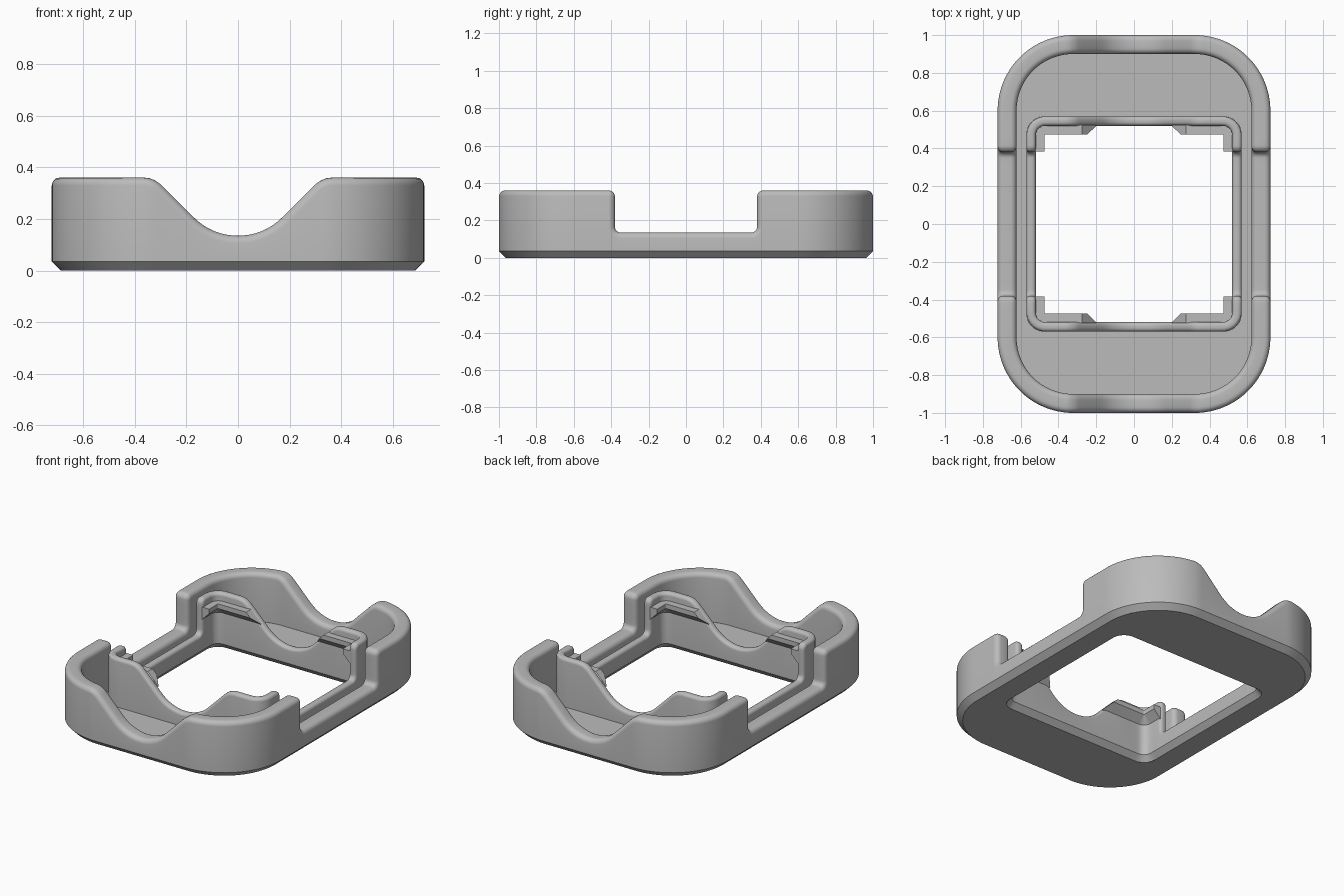
import bpy, bmesh, math
from mathutils import Vector

cube = bpy.data.objects.get("Cube")
if cube:
    bpy.data.objects.remove(cube, do_unlink=True)

grey = bpy.data.materials.new("plain grey")
grey.use_nodes = True
COLOR = (0.5, 0.5, 0.5, 1)
grey.diffuse_color = COLOR
grey.node_tree.nodes["Principled BSDF"].inputs["Base Color"].default_value = COLOR

TOP, LOW, FLOOR, CHAMFER = 0.36, 0.135, 0.05, 0.035
NOTCH = 0.38            # half width of the side openings
OUTER_T, INNER_T = 0.1, 0.05


class Path:
    """Quarter of a rounded rectangle, front centre to side centre."""
    def __init__(self, hx, hy, r):
        self.hx, self.hy, self.r = hx, hy, r
        self.a = hx - r
        self.arc = math.pi / 2 * r
        self.length = self.a + self.arc + hy - r

    def at(self, s, depth, z):
        cy = self.r - self.hy
        if s <= self.a:
            return Vector((s, depth - self.hy, z))
        if s >= self.a + self.arc:
            return Vector((self.hx - depth, cy + s - self.a - self.arc, z))
        t, rad = (s - self.a) / self.r, self.r - depth
        return Vector((self.a + rad * math.sin(t), cy - rad * math.cos(t), z))

    def outline(self, depth, z, steps=20):
        ss = [0] + [self.a + self.arc * i / steps for i in range(steps + 1)] + [self.length]
        return [self.at(s, depth, z) for s in ss]


def rounded(points, steps=8):
    """Polyline with each corner replaced by an arc of given tangent length."""
    out = [Vector(points[0][:2])]
    for i in range(1, len(points) - 1):
        p = Vector(points[i][:2])
        u = (Vector(points[i - 1][:2]) - p).normalized()
        v = (Vector(points[i + 1][:2]) - p).normalized()
        half = u.angle(v) / 2
        tan = points[i][2]
        rad = tan * math.tan(half)
        mid = (u + v).normalized()
        c = p + mid * (tan / math.cos(half))
        sweep = math.pi / 2 - half
        side = (u - mid * u.dot(mid)).normalized()
        for k in range(steps + 1):
            t = sweep * (1 - 2 * k / steps)
            out.append(c + rad * (side * math.sin(t) - mid * math.cos(t)))
    out.append(Vector(points[-1][:2]))
    # subdivide long runs so they can follow the corners
    fine = [out[0]]
    for p in out[1:]:
        q = fine[-1].copy()
        if (p - q).length < 1e-5:
            continue
        n = max(1, math.ceil((p - q).length / 0.03))
        fine += [q.lerp(p, k / n) for k in range(1, n + 1)]
    return fine


def finish(name, bm):
    bmesh.ops.remove_doubles(bm, verts=bm.verts, dist=1e-5)
    bmesh.ops.dissolve_degenerate(bm, edges=bm.edges, dist=1e-5)
    mesh = bpy.data.meshes.new(name)
    bm.to_mesh(mesh)
    bm.free()
    mesh.materials.append(grey)
    ob = bpy.data.objects.new(name, mesh)
    bpy.context.collection.objects.link(ob)
    bpy.ops.object.select_all(action='DESELECT')
    ob.select_set(True)
    bpy.context.view_layer.objects.active = ob
    bpy.ops.object.shade_smooth_by_angle(angle=math.radians(35))
    mirror = ob.modifiers.new("mirror", 'MIRROR')
    mirror.use_axis = (True, True, False)
    mirror.merge_threshold = 0.0005


def loft(bm, sections):
    rows = [[bm.verts.new(p) for p in sec] for sec in sections]
    for a, b in zip(rows, rows[1:]):
        for k in range(len(a) - 1):
            bm.faces.new((a[k], b[k], b[k + 1], a[k + 1]))
    return rows


def wall(name, path, thick, r, start, end):
    """Wall with a saddle in front, a notch at the side and rounded rims."""
    n = path.length - NOTCH
    prof = rounded([(0, LOW), (0.1, LOW, 0.099), (0.325, TOP, 0.045),
                    (n, TOP, 0.035), (n, LOW, 0.03), (path.length, LOW)])
    arc = [math.pi / 2 * k / 5 for k in range(6)]
    rim = [(r - r * math.cos(t), r - r * math.sin(t)) for t in arc]
    rim += [(thick - d, inset) for d, inset in reversed(rim)]
    sections = []
    for i, p in enumerate(prof):
        if i in (0, len(prof) - 1):
            down = Vector((0, -1))
        else:
            tan = (p - prof[i - 1]).normalized() + (prof[i + 1] - p).normalized()
            tan.normalize()
            down = Vector((tan.y, -tan.x))
        foot = (p + down * r).x
        sec = [path.at(foot, d, z) for d, z in start]
        for d, inset in rim:
            q = p + down * inset
            sec.append(path.at(q.x, d, q.y))
        sec += [path.at(foot, d, z) for d, z in end]
        sections.append(sec)
    bm = bmesh.new()
    loft(bm, sections)
    finish(name, bm)


outer = Path(0.722, 1.0, 0.4)
inner = Path(0.57, 0.57, 0.1)
OPEN = INNER_T - 0.03   # bottom edge of the opening, measured from the inner path

wall("outer_wall", outer, OUTER_T, 0.03,
     [(CHAMFER, 0), (0, CHAMFER)], [(OUTER_T, FLOOR)])
wall("inner_wall", inner, INNER_T, 0.02,
     [(0, FLOOR)], [(INNER_T, CHAMFER), (OPEN, 0)])

# Floor and underside
bm = bmesh.new()
floor = outer.outline(OUTER_T, FLOOR) + inner.outline(0, FLOOR)[::-1]
under = outer.outline(CHAMFER, 0) + inner.outline(OPEN, 0)[::-1]
bm.faces.new([bm.verts.new(p) for p in floor])
bm.faces.new([bm.verts.new(p) for p in reversed(under)])
finish("base_plate", bm)

# Retaining lips inside the corners, cut off by the saddle slope
LIP_TOP, LIP_ROOT, REACH = 0.31, 0.235, 0.095
s_end = inner.length - NOTCH - 0.005
stations = [0.2, 0.22, 0.245, 0.275, inner.a]
stations += [inner.a + inner.arc * k / 8 for k in range(1, 9)] + [s_end]
sections = []
for s in stations:
    top = min(LIP_TOP, s + 0.035)
    reach = min(REACH, INNER_T + top - LIP_ROOT)
    under = LIP_ROOT + reach - INNER_T
    back = INNER_T - 0.005
    sections.append([inner.at(s, back, top), inner.at(s, reach, top),
                     inner.at(s, reach, under), inner.at(s, back, LIP_ROOT - 0.005)])
bm = bmesh.new()
rows = loft(bm, sections)
bm.faces.new(rows[-1][::-1])
finish("corner_lip", bm)
